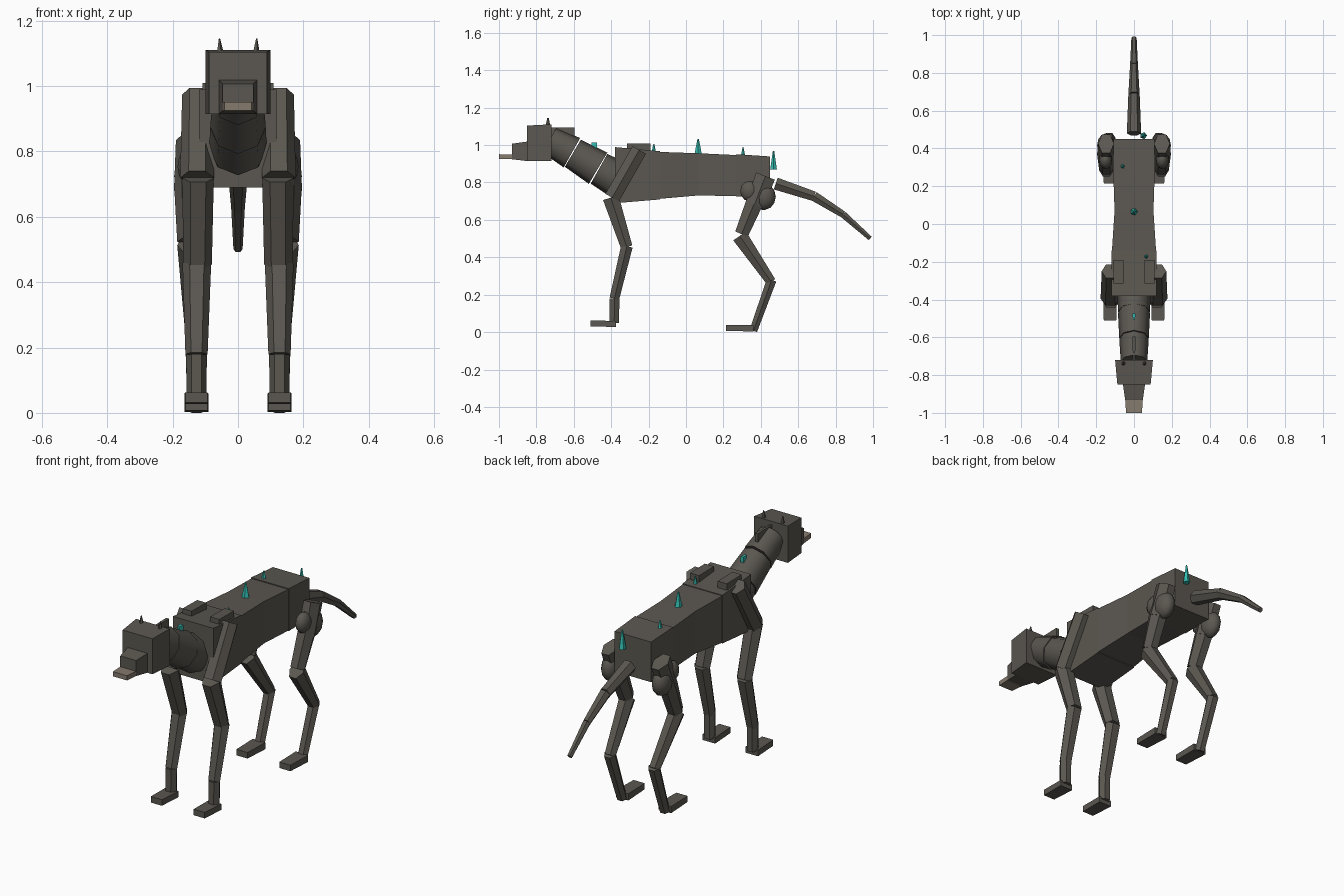
import bpy, bmesh, math
from mathutils import Vector

if "Cube" in bpy.data.objects:
    bpy.data.objects.remove(bpy.data.objects["Cube"])


def material(name, rgb):
    m = bpy.data.materials.new(name)
    m.diffuse_color = (*rgb, 1)
    m.use_nodes = True
    m.node_tree.nodes["Principled BSDF"].inputs["Base Color"].default_value = m.diffuse_color
    return m


DARK = material("dark_stone", (0.105, 0.096, 0.082))
TEAL = material("teal_crystal", (0.035, 0.52, 0.45))
PALE = material("pale_nose", (0.235, 0.195, 0.155))


def skin(name, rings, mat=DARK, smooth=False):
    """Closed solid through a list of equally long point rings."""
    bm = bmesh.new()
    rows = [[bm.verts.new(p) for p in r] for r in rings]
    n = len(rows[0])
    for a, b in zip(rows, rows[1:]):
        for i in range(n):
            j = (i + 1) % n
            bm.faces.new((a[i], a[j], b[j], b[i]))
    bm.faces.new(rows[0])
    bm.faces.new(rows[-1])
    bmesh.ops.recalc_face_normals(bm, faces=bm.faces)
    me = bpy.data.meshes.new(name)
    bm.to_mesh(me)
    bm.free()
    me.materials.append(mat)
    ob = bpy.data.objects.new(name, me)
    bpy.context.collection.objects.link(ob)
    if smooth:
        bpy.ops.object.select_all(action='DESELECT')
        bpy.context.view_layer.objects.active = ob
        ob.select_set(True)
        bpy.ops.object.shade_smooth_by_angle(angle=math.radians(50))
    return ob


def block(name, sections, mat=DARK, x=0):
    """Box loft along y; each section is (y, half width, bottom, top)."""
    return skin(name, [[(x - w, y, b), (x + w, y, b), (x + w, y, t), (x - w, y, t)]
                       for y, w, b, t in sections], mat)


def limb(name, p, q, rp, rq, sides=6, smooth=False, mat=DARK):
    """Tapered prism from p to q; radii are (across x, in the side plane)."""
    p, q = Vector(p), Vector(q)
    v = (q - p).normalized().cross(Vector((1, 0, 0))).normalized()
    rings = []
    for c, (rx, rv) in ((p, rp), (q, rq)):
        ring = []
        for i in range(sides):
            a = 2 * math.pi * i / sides
            ring.append(c + Vector((rx * math.cos(a), 0, 0)) + v * rv * math.sin(a))
        rings.append(ring)
    return skin(name, rings, mat, smooth)


# Torso
block("chest", [(-0.38, 0.12, 0.70, 1.0), (-0.14, 0.118, 0.72, 0.978)])
block("waist", [(-0.16, 0.118, 0.722, 0.975), (0.07, 0.103, 0.742, 0.967),
                (0.28, 0.11, 0.737, 0.957)])
block("rump", [(0.27, 0.112, 0.735, 0.962), (0.45, 0.108, 0.735, 0.95)])

# Neck
neck = [(-0.36, 0.825, 0.088), (-0.47, 0.887, 0.085), (-0.61, 0.97, 0.078), (-0.735, 1.04, 0.07)]
for i, (a, b) in enumerate(zip(neck, neck[1:])):
    limb(f"neck_{i + 1}", (0, a[0], a[1]), (0, b[0] + 0.005, b[1] - 0.003),
         (a[2], a[2] + 0.012), (b[2], b[2] + 0.006), 8, True)

# Neck fins
for name, y, z, h, mat in (("neck_fin_upper", -0.66, 1.08, 0.024, DARK),
                           ("neck_fin_middle", -0.49, 0.995, 0.03, TEAL)):
    d = 0.065 if mat == DARK else 0.015
    block(name, [(y - d, 0.005, z - 0.04, z + h), (y + d, 0.009, z - 0.06, z + h)], mat)

# Head
block("head", [(-0.85, 0.088, 0.925, 1.115), (-0.72, 0.10, 0.925, 1.122)])
block("snout", [(-0.93, 0.047, 0.935, 1.018), (-0.845, 0.059, 0.925, 1.03)])
block("nose", [(-1.0, 0.042, 0.937, 0.962), (-0.925, 0.047, 0.935, 0.96)], PALE)

# Tail
tail = [(0.48, 0.805, 0.038), (0.685, 0.737, 0.030), (0.84, 0.64, 0.021), (0.985, 0.512, 0.014)]
for i, (a, b) in enumerate(zip(tail, tail[1:])):
    limb(f"tail_{i + 1}", (0, a[0], a[1]), (0, b[0], b[1]), (a[2], a[2]), (b[2], b[2]))

# Back crystals
for i, (x, y, z, top, r) in enumerate(((0, 0.065, 0.96, 1.043, 0.021),
                                       (-0.06, 0.305, 0.95, 1.0, 0.013),
                                       (0.05, 0.468, 0.88, 0.98, 0.019),
                                       (0.065, -0.172, 0.97, 1.018, 0.013))):
    limb(f"crystal_{i + 1}", (x, y, z), (x, y, top), (r, r), (r * .2, r * .2), 5, mat=TEAL)

# Paired parts
for side, s in (("right", 1), ("left", -1)):
    limb(f"{side}_horn", (s * .055, -.738, 1.11), (s * .057, -.738, 1.157),
         (.012, .014), (.002, .004), 5)
    block(f"{side}_back_plate", [(-0.315, 0.027, 0.97, 1.02), (-0.19, 0.027, 0.97, 1.018)],
          x=s * .082)

    # Front leg
    limb(f"{side}_shoulder", (s * .125, -.25, .985), (s * .125, -.395, .73),
         (.046, .048), (.052, .048))
    limb(f"{side}_front_upper_leg", (s * .122, -.402, .73), (s * .124, -.317, .465),
         (.048, .05), (.044, .036))
    limb(f"{side}_front_lower_leg", (s * .126, -.316, .47), (s * .127, -.383, .19),
         (.044, .036), (.034, .03))
    limb(f"{side}_front_ankle", (s * .127, -.382, .19), (s * .127, -.384, .06),
         (.032, .03), (.03, .03))
    block(f"{side}_front_foot", [(-.51, .033, .042, .074), (-.375, .037, .038, .07)], x=s * .127)

    # Hind leg
    limb(f"{side}_hip", (s * .148, .425, .845), (s * .15, .365, .69), (.042, .062), (.046, .055))
    limb(f"{side}_thigh", (s * .15, .365, .70), (s * .146, .297, .535), (.045, .053), (.04, .042))
    limb(f"{side}_shank", (s * .146, .287, .525), (s * .132, .455, .28), (.04, .048), (.032, .03))
    limb(f"{side}_hock", (s * .131, .458, .29), (s * .127, .36, .018), (.032, .03), (.028, .024))
    block(f"{side}_hind_foot", [(.215, .033, .018, .05), (.36, .037, .014, .05)], x=s * .127)

    # Rounded hip muscles
    for k, (y, z, r) in enumerate(((.415, .735, .065), (.34, .765, .05))):
        rings = []
        for i in range(7):
            t = math.radians(-84 + 28 * i)
            rings.append([(s * .15 + .7 * r * math.cos(t) * math.cos(a),
                           y + r * math.cos(t) * math.sin(a), z + r * 1.1 * math.sin(t))
                          for a in (math.tau * j / 12 for j in range(12))])
        skin(f"{side}_hip_muscle_{k + 1}", rings, smooth=True)

# Rest the lowest point on the floor
bpy.context.view_layer.update()
low = min(v.co.z for o in bpy.data.objects for v in o.data.vertices)
for o in bpy.data.objects:
    o.location.z -= low
